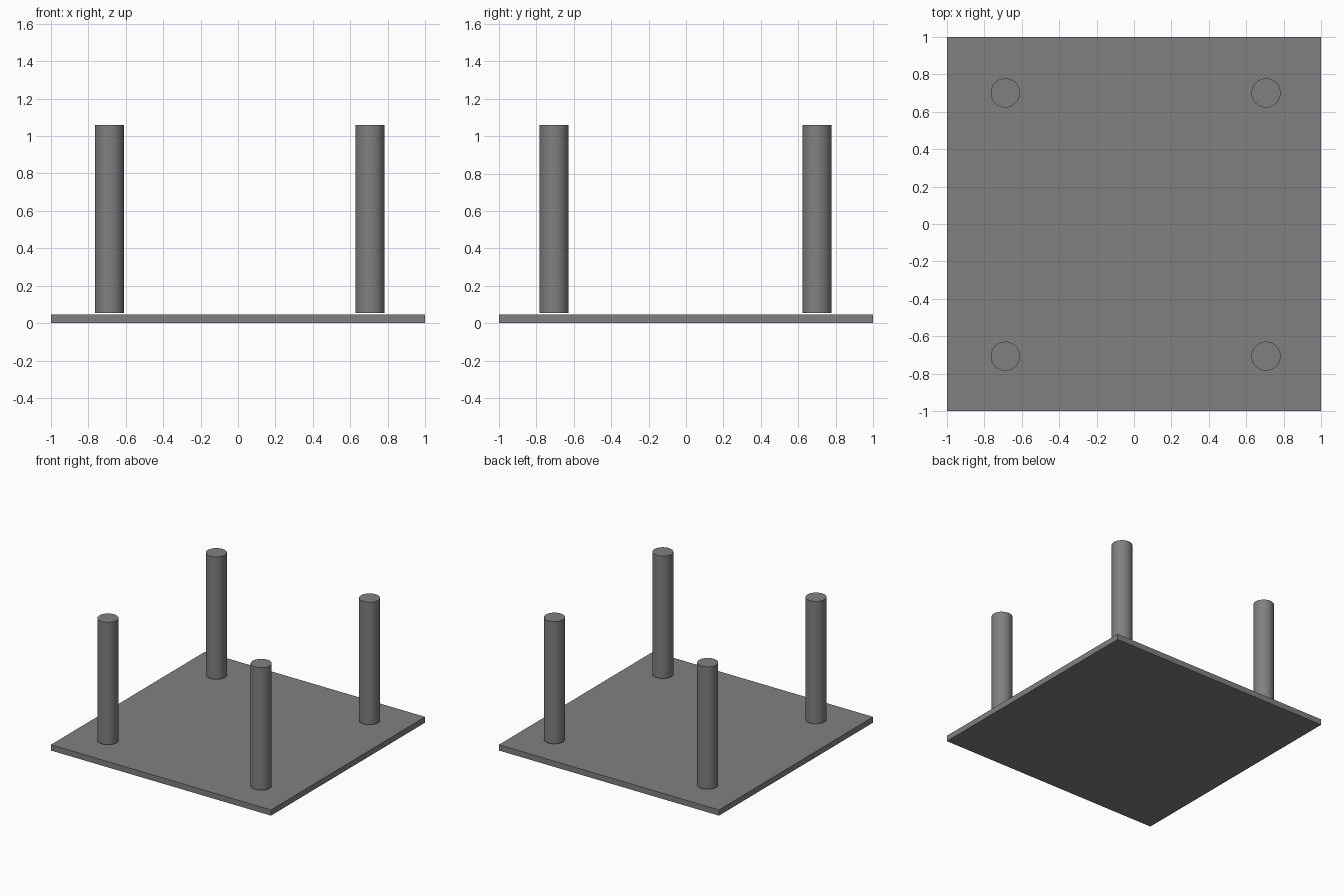
import bpy

cube = bpy.data.objects.get("Cube")
if cube:
    bpy.data.objects.remove(cube, do_unlink=True)

# Single grey finish
grey = bpy.data.materials.new("mid_grey")
grey.use_nodes = True
colour = (0.216, 0.216, 0.216, 1)
grey.diffuse_color = colour
grey.node_tree.nodes["Principled BSDF"].inputs["Base Color"].default_value = colour

PLATE_TOP = 0.047
POST_BOTTOM, POST_TOP = 0.055, 1.06
POST_RADIUS = 0.078

# Square base plate
bpy.ops.mesh.primitive_cube_add(size=1, location=(0, 0, PLATE_TOP / 2))
plate = bpy.context.object
plate.name = "base_plate"
plate.scale = (2, 2, PLATE_TOP)
bpy.ops.object.transform_apply(location=False, rotation=False, scale=True)
plate.data.materials.append(grey)


def add_post(name, x, y):
    """Upright round post, standing just clear of the plate."""
    bpy.ops.mesh.primitive_cylinder_add(
        vertices=64, radius=POST_RADIUS, depth=POST_TOP - POST_BOTTOM,
        location=(x, y, (POST_TOP + POST_BOTTOM) / 2))
    post = bpy.context.object
    post.name = name
    post.data.materials.append(grey)
    bpy.ops.object.shade_smooth_by_angle()


# Four corner posts
for side, x in (("right", -0.687), ("left", 0.705)):
    for end, y in (("front", -0.706), ("back", 0.7)):
        add_post(f"{end}_{side}_post", x, y)
